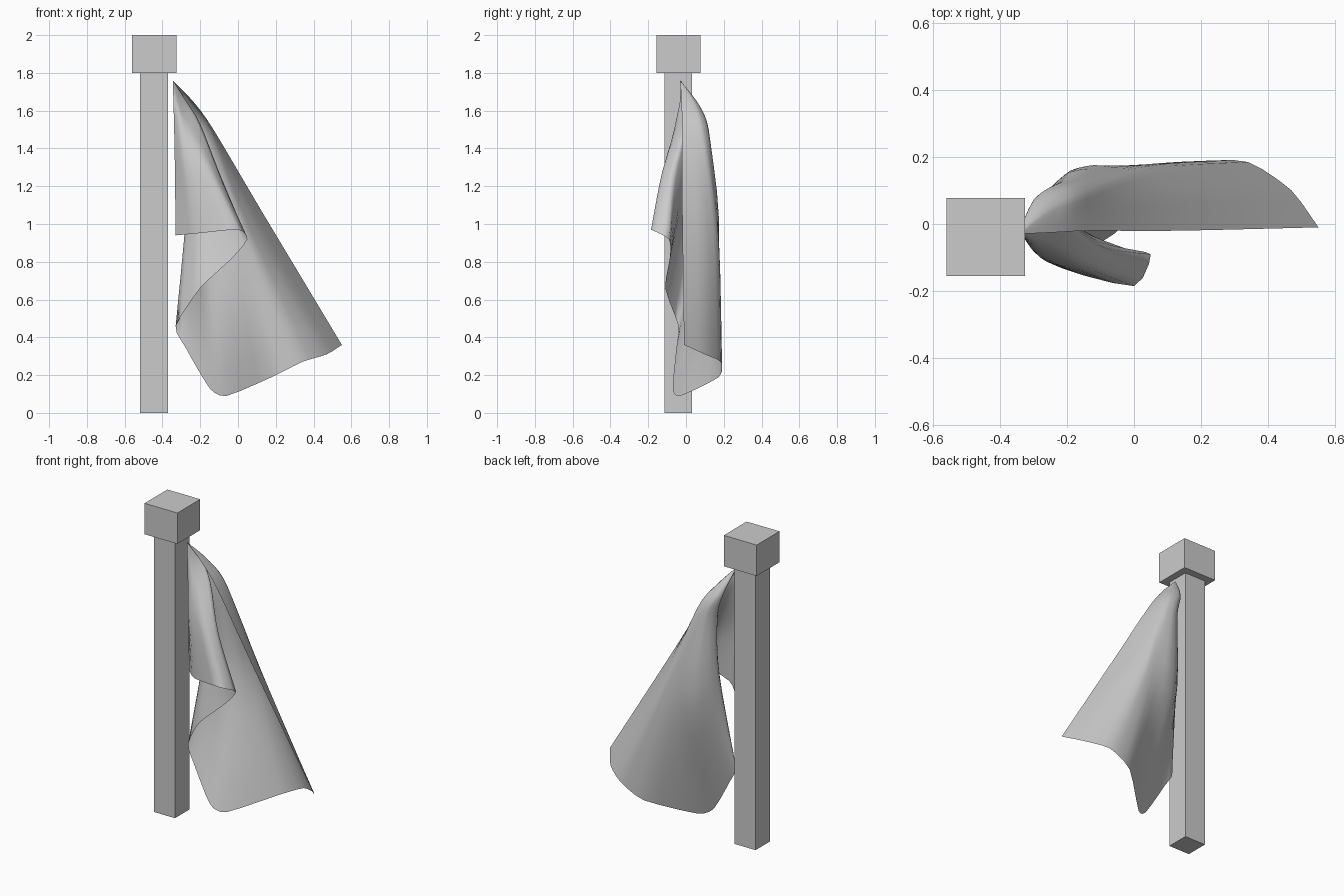
import bpy, math
from mathutils import Vector

if "Cube" in bpy.data.objects:
    bpy.data.objects.remove(bpy.data.objects["Cube"])


def box(name, x0, x1, y0, y1, z0, z1):
    bpy.ops.mesh.primitive_cube_add(size=1, location=((x0 + x1) / 2, (y0 + y1) / 2, (z0 + z1) / 2))
    ob = bpy.context.object
    ob.name = name
    ob.scale = (x1 - x0, y1 - y0, z1 - z0)
    bpy.ops.object.transform_apply(location=False, rotation=False, scale=True)
    return ob


def smooth_line(pts, steps, tension):
    """Cardinal spline through the points."""
    out = []
    n = len(pts)
    for i in range(n - 1):
        a, b = pts[i], pts[i + 1]
        ta = (b - pts[max(i - 1, 0)]) * tension
        tb = (pts[min(i + 2, n - 1)] - a) * tension
        for k in range(steps):
            t = k / steps
            out.append(a * (2*t**3 - 3*t**2 + 1) + ta * (t**3 - 2*t**2 + t)
                       + b * (3*t**2 - 2*t**3) + tb * (t**3 - t**2))
    out.append(pts[-1])
    return out


# Pole and square cap
box("pole", -0.52, -0.37, -0.115, 0.032, 0, 1.8)
box("pole_cap", -0.56, -0.325, -0.155, 0.078, 1.8, 2.0)

# Flag: the cloth fans out from its top corner; S-shaped rows run from pole edge to top edge
apex = Vector((-0.345, -0.03, 1.76))
upper = [(-.34, -.03, 1.58), (-.31, -.05, 1.56), (-.26, -.04, 1.53), (-.20, 0, 1.53),
         (-.22, .02, 1.50), (-.25, .03, 1.46), (-.265, .07, 1.42), (-.25, .10, 1.42),
         (-.22, .125, 1.42), (-.19, .13, 1.43), (-.155, .12, 1.45), (-.14, .09, 1.48),
         (-.14, .04, 1.50), (-.13, -.02, 1.50)]
middle = [(-.335, -.03, 1.35), (-.28, -.10, 1.30), (-.15, -.125, 1.28), (-.09, -.07, 1.25),
          (-.15, -.02, 1.20), (-.22, 0, 1.12), (-.275, .05, 1.05), (-.25, .10, .95),
          (-.18, .15, .85), (-.10, .17, .85), (0, .175, .90), (.05, .165, .95),
          (.10, .09, 1.0), (.13, -.02, 1.06)]
hem = [(-.33, -.03, .94), (-.22, -.13, .95), (0, -.185, .97), (.05, -.09, .92),
       (-.03, -.085, .82), (-.20, -.11, .66), (-.33, -.04, .46), (-.28, -.05, .35),
       (-.15, -.07, .13), (-.06, -.03, .09), (.18, .175, .19), (.34, .185, .27),
       (.47, .10, .31), (.55, -.01, .36)]
rows = [[Vector(p) for p in r] for r in (upper, middle, hem)]
n = len(hem)
neck = [apex.lerp(p, 0.5) + Vector((0, 0.04 * math.sin(math.pi * i / (n - 1)), 0.02 * i / n))
        for i, p in enumerate(rows[0])]
rows = [[apex.copy() for _ in range(n)], neck] + rows

across = [smooth_line(r, 3, 0.32) for r in rows]
columns = [smooth_line([r[j] for r in across], 4, 0.45) for j in range(len(across[0]))]
m = len(columns[0])

verts = [apex] + [p for c in columns for p in c[1:]]


def vid(j, i):
    return 0 if i == 0 else 1 + j * (m - 1) + i - 1


faces = []
for j in range(len(columns) - 1):
    faces.append((0, vid(j, 1), vid(j + 1, 1)))
    for i in range(1, m - 1):
        faces.append((vid(j, i), vid(j, i + 1), vid(j + 1, i + 1), vid(j + 1, i)))

mesh = bpy.data.meshes.new("flag")
mesh.from_pydata(verts, [], faces)
mesh.update()
flag = bpy.data.objects.new("flag", mesh)
bpy.context.collection.objects.link(flag)
for p in mesh.polygons:
    p.use_smooth = True
